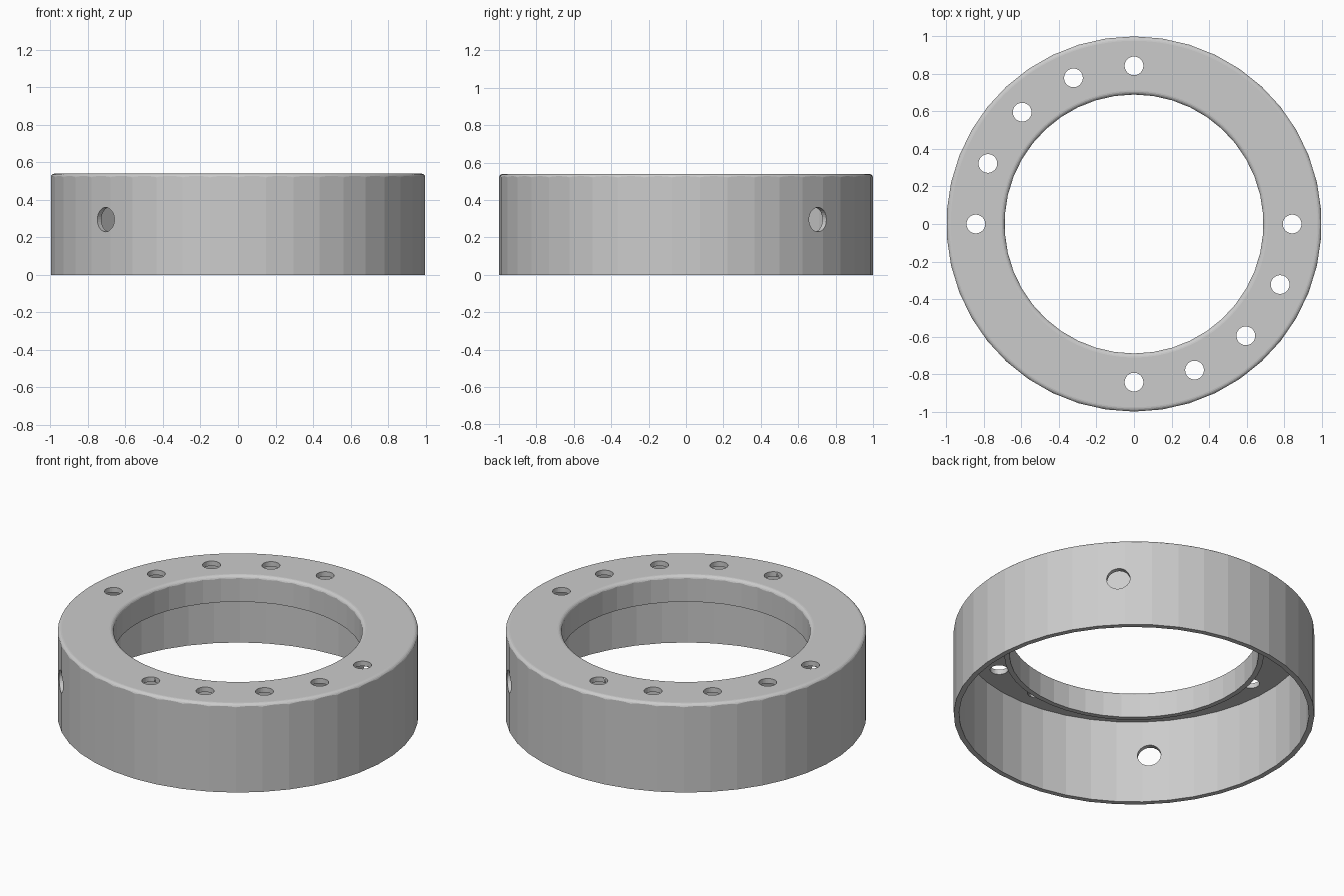
import bpy, bmesh, math
from mathutils import Matrix, Vector

cube = bpy.data.objects.get("Cube")
if cube:
    bpy.data.objects.remove(cube, do_unlink=True)

HEIGHT, WALL, FILLET, SIDES = 0.54, 0.03, 0.024, 42
OUTER, INNER, COLLAR_Z = 1.0, 0.69, 0.38

grey = bpy.data.materials.new("plain_grey")
grey.use_nodes = True
colour = (0.6, 0.6, 0.6, 1)
grey.diffuse_color = colour
grey.node_tree.nodes["Principled BSDF"].inputs["Base Color"].default_value = colour


def make_object(name, bm):
    bmesh.ops.recalc_face_normals(bm, faces=bm.faces)
    mesh = bpy.data.meshes.new(name)
    bm.to_mesh(mesh)
    bm.free()
    mesh.materials.append(grey)
    obj = bpy.data.objects.new(name, mesh)
    bpy.context.collection.objects.link(obj)
    return obj


def lathe(name, profile, sides):
    """Revolve a closed (radius, z) profile around z, one corner facing -y."""
    bm = bmesh.new()
    rings = []
    for i in range(sides):
        a = 2 * math.pi * i / sides - math.pi / 2
        rings.append([bm.verts.new((r * math.cos(a), r * math.sin(a), z)) for r, z in profile])
    n = len(profile)
    for i in range(sides):
        here, there = rings[i], rings[(i + 1) % sides]
        for j in range(n):
            k = (j + 1) % n
            bm.faces.new((here[j], there[j], there[k], here[k]))
    return make_object(name, bm)


def rod(name, centre, axis, radius, length):
    bm = bmesh.new()
    turn = Vector((0, 0, 1)).rotation_difference(Vector(axis)).to_matrix().to_4x4()
    bmesh.ops.create_cone(bm, cap_ends=True, segments=32, radius1=radius, radius2=radius,
                          depth=length, matrix=Matrix.Translation(centre) @ turn)
    return make_object(name, bm)


def apply_boolean(target, cutter, operation):
    cutter.hide_render = True
    mod = target.modifiers.new("cut", "BOOLEAN")
    mod.operation, mod.solver, mod.object = operation, "EXACT", cutter
    bpy.context.view_layer.objects.active = target
    bpy.ops.object.modifier_apply(modifier=mod.name)
    bpy.data.objects.remove(cutter, do_unlink=True)


# Faceted shell: outer wall, flange and short inner collar, open below
over = HEIGHT + 0.05
ceiling = HEIGHT - WALL
ring = lathe("flanged_ring", [
    (OUTER, 0), (OUTER, over), (INNER, over), (INNER, COLLAR_Z),
    (INNER + WALL, COLLAR_Z), (INNER + WALL, ceiling),
    (OUTER - WALL, ceiling), (OUTER - WALL, 0)], SIDES)

# Finely rounded envelope trims the top and leaves scalloped fillets
r_out, r_in = OUTER + 0.0005, INNER * math.cos(math.pi / SIDES) - 0.0005
envelope = [(r_out, -0.1)]
steps = [math.pi / 2 * i / 5 for i in range(6)]
for centre, start in ((r_out - FILLET, 0), (r_in + FILLET, math.pi / 2)):
    envelope += [(centre + FILLET * math.cos(start + a),
                  HEIGHT - FILLET + FILLET * math.sin(start + a)) for a in steps]
envelope.append((r_in, -0.1))
apply_boolean(ring, lathe("envelope", envelope, SIDES * 4), "INTERSECT")

# Two opposite runs of five holes through the flange
for first in (-90, 90):
    for i in range(5):
        a = math.radians(first + 22.5 * i)
        spot = (0.843 * math.cos(a), 0.843 * math.sin(a), HEIGHT)
        apply_boolean(ring, rod("flange_hole", spot, (0, 0, 1), 0.05, 0.2), "DIFFERENCE")

# Diagonal pair of holes through the outer wall
for side in (-1, 1):
    spot = (side * 0.7, side * 0.7, 0.295)
    apply_boolean(ring, rod("wall_hole", spot, (1, 1, 0), 0.065, 0.3), "DIFFERENCE")
